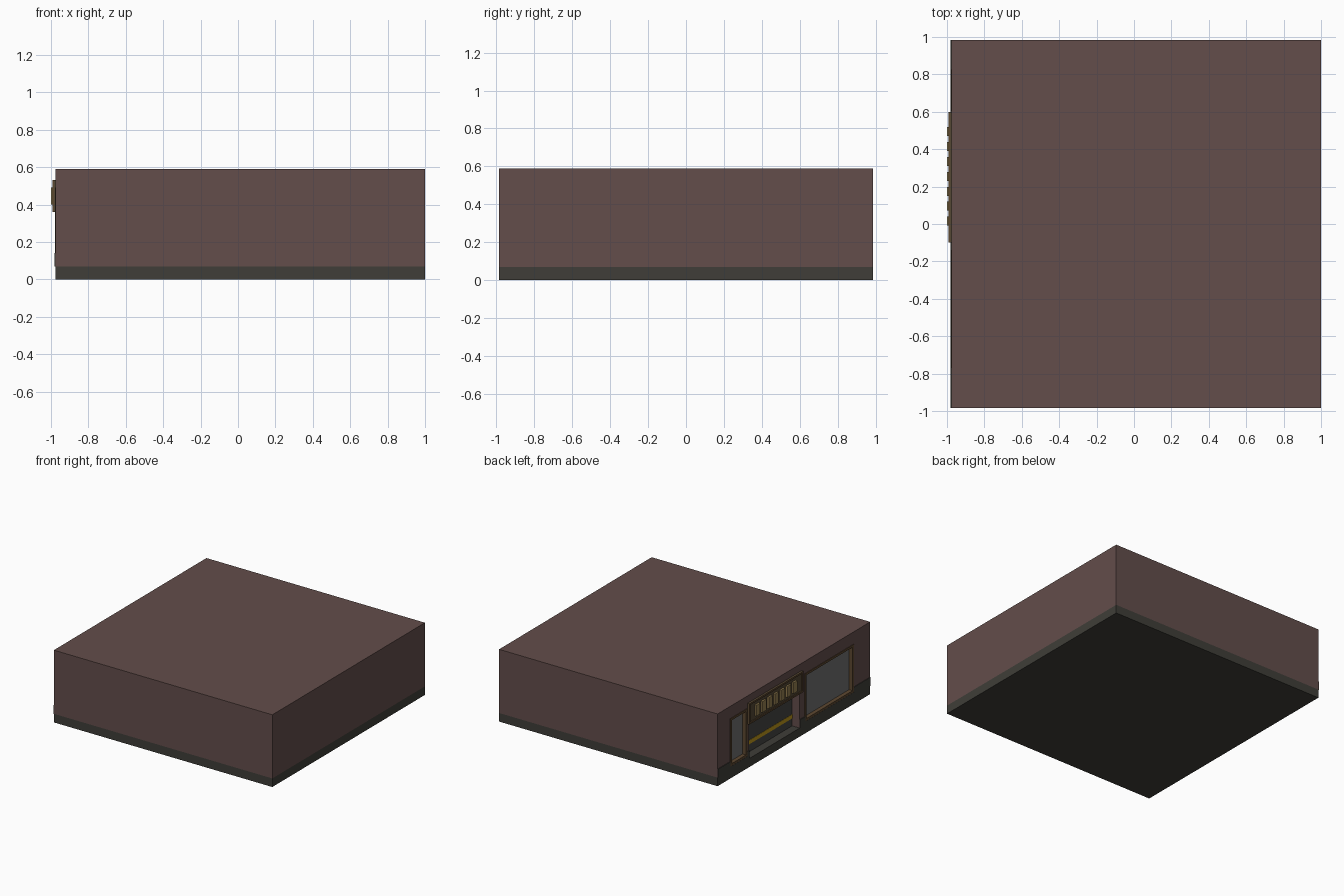
import bpy

if "Cube" in bpy.data.objects:
    bpy.data.objects.remove(bpy.data.objects["Cube"])

def material(name, r, g, b):
    m = bpy.data.materials.new(name)
    m.diffuse_color = (r, g, b, 1)
    m.use_nodes = True
    m.node_tree.nodes["Principled BSDF"].inputs["Base Color"].default_value = m.diffuse_color
    return m

BROWN = material("brown_wall", 0.125, 0.075, 0.07)
STONE = material("dark_stone", 0.05, 0.048, 0.04)
BRONZE = material("bronze", 0.11, 0.065, 0.03)
GOLD = material("gold", 0.30, 0.21, 0.08)
YELLOW = material("yellow", 0.50, 0.30, 0.01)
GLASS = material("grey_glass", 0.16, 0.16, 0.16)
DARK = material("door_panel", 0.06, 0.06, 0.055)
SIGN = material("sign_board", 0.09, 0.065, 0.035)

def box(name, x, y, z, mat=None):
    """Box from (min, max) ranges on each axis."""
    bpy.ops.mesh.primitive_cube_add(size=1, location=[sum(r) / 2 for r in (x, y, z)])
    o = bpy.context.object
    o.name = name
    o.scale = [r[1] - r[0] for r in (x, y, z)]
    bpy.ops.object.transform_apply(location=True, rotation=True, scale=True)
    if mat:
        o.data.materials.append(mat)
    return o

def cut(target, cutter):
    m = target.modifiers.new("opening", 'BOOLEAN')
    m.operation = 'DIFFERENCE'
    m.solver = 'EXACT'
    m.object = cutter

def frame(name, x, y, z, t, mat):
    """Rectangular border of width t in the facade plane."""
    box(name + "_bottom", x, y, (z[0], z[0] + t), mat)
    box(name + "_top", x, y, (z[1] - t, z[1]), mat)
    inner = (z[0] + t, z[1] - t)
    box(name + "_side_a", x, (y[0], y[0] + t), inner, mat)
    box(name + "_side_b", x, (y[1] - t, y[1]), inner, mat)

FACE = -0.975
Y = (-0.985, 0.985)
SMALL_Y, LARGE_Y, WIN_Z = (0.605, 0.825), (-0.77, -0.14), (0.10, 0.49)
DOOR_Y, DOOR_Z = (-0.075, 0.58), (0.07, 0.37)

# Main volume, plinth and facade skirting
base = box("plinth", (FACE, 1.0), Y, (0, 0.07), STONE)
walls = box("building_block", (FACE, 1.0), Y, (0.07, 0.59), BROWN)
skirting = box("facade_skirting", (-0.98, FACE), Y, (0.07, 0.14), STONE)

# Openings cut into the facade
openings = [
    ("small_window", SMALL_Y, WIN_Z, 0.035),
    ("large_window", LARGE_Y, WIN_Z, 0.035),
    ("doorway", DOOR_Y, (0.06, DOOR_Z[1]), 0.075),
]
for name, y, z, depth in openings:
    low = DOOR_Z[0] if name == "doorway" else z[0]
    c = box(name + "_cutter", (-1.05, FACE + depth), y, (z[0], z[1]))
    c.hide_render = True
    c.hide_viewport = False
    c.display_type = 'WIRE'
    cut(walls, c)
    cut(skirting, c)

# Apply the cuts, then remove the cutters
for o in (walls, skirting):
    bpy.context.view_layer.objects.active = o
    for m in list(o.modifiers):
        bpy.ops.object.modifier_apply(modifier=m.name)
for name, *_ in openings:
    bpy.data.objects.remove(bpy.data.objects[name + "_cutter"])

# Windows: bronze frame with set-back glass
for name, y in (("small_window", SMALL_Y), ("large_window", LARGE_Y)):
    frame(name + "_frame", (-0.979, FACE + 0.035), y, WIN_Z, 0.018, BRONZE)
    box(name + "_glass", (FACE + 0.028, FACE + 0.034), (y[0] + 0.018, y[1] - 0.018),
        (WIN_Z[0] + 0.018, WIN_Z[1] - 0.018), GLASS)

# Recessed entrance: lower panel, yellow band, upper panel
bx = (FACE + 0.068, FACE + 0.075)
box("door_lower_panel", bx, DOOR_Y, (0.07, 0.132), DARK)
box("door_band", (FACE + 0.066, FACE + 0.075), DOOR_Y, (0.132, 0.165), YELLOW)
box("door_upper_panel", bx, DOOR_Y, (0.165, DOOR_Z[1]), DARK)

# Sign board with rim and plain raised blocks
sy, sz = (-0.10, 0.60), (0.36, 0.53)
box("sign_board", (-0.985, FACE), sy, sz, SIGN)
frame("sign_rim", (-0.992, -0.985), sy, sz, 0.014, BRONZE)
for i in range(7):
    yc = 0.495 - i * 0.08
    box(f"sign_block_{i}", (-1.0, -0.985), (yc - 0.024, yc + 0.024), (0.40, 0.49), GOLD)
